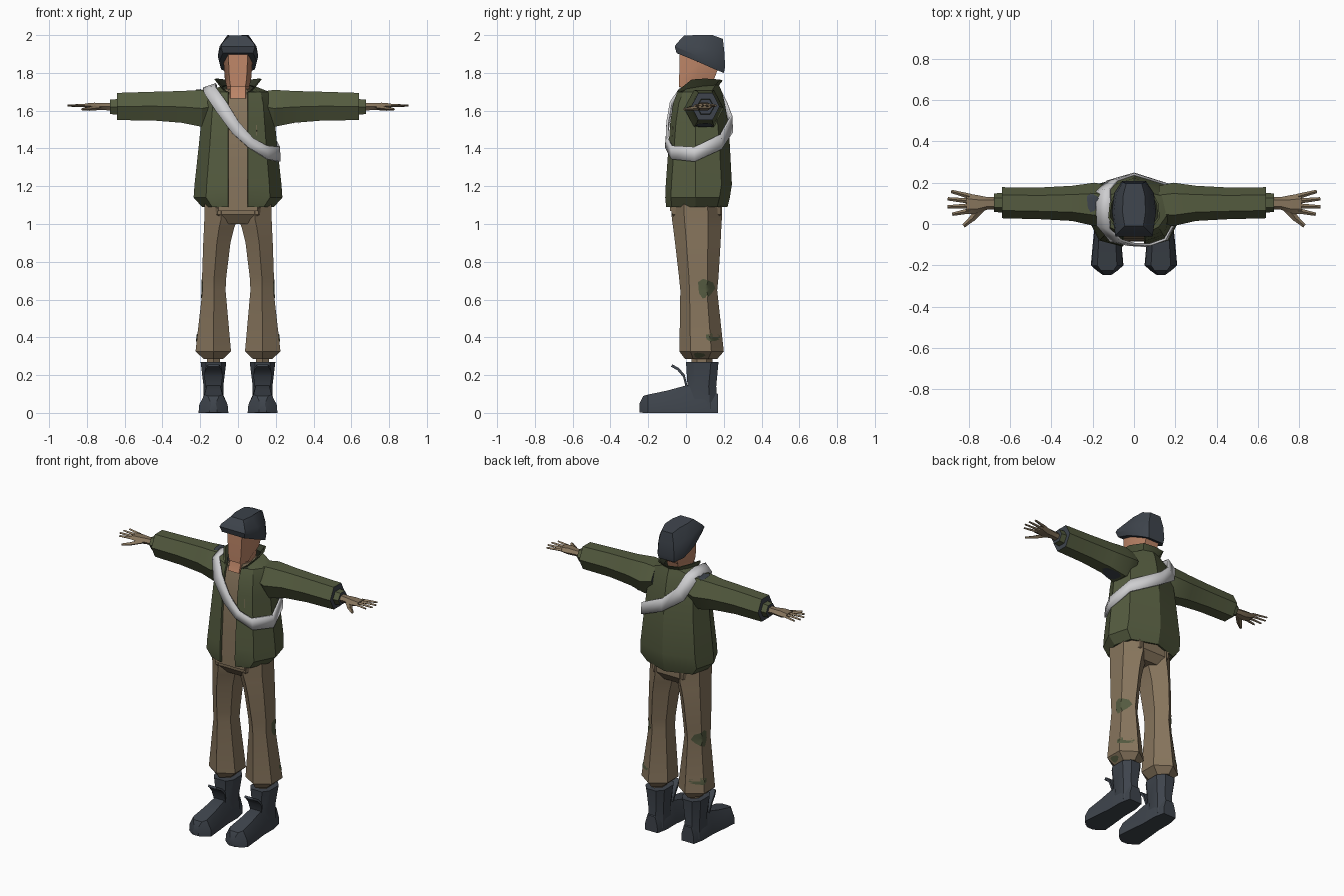
import bpy, bmesh, math
from mathutils import Vector
from mathutils.bvhtree import BVHTree

cube = bpy.data.objects.get("Cube")
if cube:
    bpy.data.objects.remove(cube)


def material(name, *srgb):
    m = bpy.data.materials.new(name)
    m.use_nodes = True
    col = [(c / 255 / 12.92) if c < 11 else ((c / 255 + 0.055) / 1.055) ** 2.4 for c in srgb] + [1]
    m.diffuse_color = col
    m.node_tree.nodes["Principled BSDF"].inputs["Base Color"].default_value = col
    return m


OLIVE = material("olive cloth", 84, 91, 63)
LINING = material("dark lining", 55, 60, 44)
BROWN = material("brown cloth", 134, 116, 92)
SLATE = material("slate leather", 62, 68, 76)
WHITE = material("white strap", 206, 206, 208)
SKIN = material("skin", 190, 134, 104)
MOSS = material("moss patch", 84, 90, 64)


def finish(name, bm, mats, rule=None):
    bmesh.ops.recalc_face_normals(bm, faces=bm.faces)
    bm.normal_update()
    if rule:
        for f in bm.faces:
            f.material_index = rule(f)
    me = bpy.data.meshes.new(name)
    bm.to_mesh(me)
    bm.free()
    ob = bpy.data.objects.new(name, me)
    bpy.context.collection.objects.link(ob)
    for m in mats:
        me.materials.append(m)
    return ob


def loft(name, rings, mats, rule=None, cut=None):
    """Skin closed rings and cap the ends; columns from cut on take slot one."""
    bm = bmesh.new()
    vs = [[bm.verts.new(p) for p in r] for r in rings]
    n = len(vs[0])
    for a, b in zip(vs, vs[1:]):
        for i in range(n):
            f = bm.faces.new((a[i], a[(i + 1) % n], b[(i + 1) % n], b[i]))
            f.material_index = int(cut is not None and cut <= i < n - 1)
    bm.faces.new(vs[0])
    bm.faces.new(vs[-1])
    return finish(name, bm, mats, rule)


def mirrored(half):
    """Full outline from the +x half, listed front to back."""
    return list(half) + [(-x, y, z) for x, y, z in reversed(half) if abs(x) > 1e-4]


def open_ring(half):
    """Outline open at the front, given wall thickness."""
    outer = mirrored(half)
    return outer + [(x * 0.93, 0.08 + (y - 0.08) * 0.93, z) for x, y, z in reversed(outer)]


def body_ring(z, w, f, b):
    m = (f + b) / 2
    return mirrored([(w * 0.65, f, z), (w, m, z), (w * 0.65, b, z)])


def hex_x(s, x, y, z, hy, hz):
    """Hexagon across the x axis with points to front and back."""
    return [(s * x, y + hy * math.cos(a), z + hz * math.sin(a) / 0.866)
            for a in (k * math.pi / 3 for k in range(6))]


def rod(name, p, q, r0, r1, mat):
    p, q = Vector(p), Vector(q)
    side = (q - p).cross(Vector((0, 0, 1))).normalized()
    up = Vector((0, 0, 0.7))
    loft(name, [[c + r * d for d in (side, up, -side, -up)] for c, r in ((p, r0), (q, r1))], [mat])


def surface(ob):
    return BVHTree.FromPolygons([v.co for v in ob.data.vertices],
                                [p.vertices[:] for p in ob.data.polygons])


def patch(name, tree, centre, u, v, aim, mat):
    """Thin irregular blot cast onto a surface."""
    bm = bmesh.new()
    centre, u, v, aim = map(Vector, (centre, u, v, aim))
    n, layers = 10, 4
    grid = []
    for k in range(layers + 1):
        row = []
        for i in range(n):
            a = math.tau * i / n
            r = k / layers * (1 + 0.15 * math.sin(3 * a + 1))
            p = centre + u * r * math.cos(a) + v * r * math.sin(a)
            hit = tree.ray_cast(p, aim)
            row.append(bm.verts.new((hit[0] if hit[0] else p - aim * -0.5) - aim * 0.004) if hit[0] else None)
        grid.append(row)
    for a, b in zip(grid, grid[1:]):
        for i in range(n):
            quad = (a[i], a[(i + 1) % n], b[(i + 1) % n], b[i])
            if all(quad):
                bm.faces.new(quad)
    bmesh.ops.remove_doubles(bm, verts=bm.verts, dist=0.0005)
    return finish(name, bm, [mat])


# Jacket body and collar
def jacket_ring(z, w, f, b):
    return open_ring([(0.053, f, z), (0.72 * w, f + 0.03, z), (w, 0.05, z),
                      (0.85 * w, b - 0.055, z), (0, b, z)])


neckline = open_ring([(0.05, -0.04, 1.685), (0.085, 0.0, 1.715), (0.088, 0.09, 1.73),
                      (0.06, 0.155, 1.735), (0, 0.175, 1.735)])
collar_top = open_ring([(0.07, -0.045, 1.705), (0.125, 0.03, 1.765), (0.118, 0.1, 1.77),
                        (0.075, 0.18, 1.765), (0, 0.195, 1.76)])
levels = [(1.09, 0.19, -0.105, 0.22), (1.14, 0.235, -0.11, 0.232), (1.21, 0.23, -0.107, 0.243),
          (1.42, 0.207, -0.092, 0.232), (1.54, 0.195, -0.083, 0.222), (1.64, 0.185, -0.068, 0.205),
          (1.7, 0.165, -0.045, 0.19)]
loft("jacket_body", [jacket_ring(*l) for l in levels] + [neckline], [OLIVE, LINING], cut=9)
loft("jacket_collar", [neckline, collar_top], [OLIVE, LINING], cut=9)

# Shirt, neck and head
loft("shirt", [body_ring(1.07, 0.16, -0.085, 0.18), body_ring(1.3, 0.17, -0.082, 0.19),
               body_ring(1.52, 0.15, -0.07, 0.18), body_ring(1.64, 0.13, -0.045, 0.16),
               body_ring(1.715, 0.07, -0.02, 0.13)], [BROWN])
loft("neck", [body_ring(1.665, 0.06, -0.048, 0.1), body_ring(1.72, 0.06, -0.027, 0.13),
              body_ring(1.8, 0.06, -0.02, 0.15)], [SKIN])
loft("head", [body_ring(1.725, 0.06, -0.036, 0.08), body_ring(1.77, 0.07, -0.036, 0.15),
              body_ring(1.85, 0.076, -0.035, 0.18), body_ring(1.92, 0.08, -0.033, 0.18)], [SKIN])

# Hat with a tilted band and a flat crown
hat = [[(0.08, -0.05, 1.905), (0.1, 0.06, 1.86), (0.09, 0.15, 1.82), (0.055, 0.2, 1.8)],
       [(0.09, -0.06, 1.94), (0.107, 0.06, 1.89), (0.096, 0.15, 1.855), (0.058, 0.207, 1.83)],
       [(0.085, -0.05, 1.955), (0.098, 0.06, 1.94), (0.085, 0.15, 1.92), (0.054, 0.203, 1.91)],
       [(0.045, -0.01, 1.998), (0.056, 0.06, 2.0), (0.052, 0.14, 2.0), (0.038, 0.195, 1.98)]]
loft("hat", [mirrored(r) for r in hat], [SLATE])

# Hips
loft("hips", [body_ring(1.0, 0.1, -0.035, 0.15), body_ring(1.05, 0.165, -0.075, 0.185),
              body_ring(1.13, 0.175, -0.08, 0.185)], [BROWN])


def leg_ring(s, z, inner, outer, f, b):
    d, c = b - f, (inner + outer) / 2
    return [(s * x, f + t * d, z) for x, t in ((c, 0), (outer, 0.25), (outer, 0.72),
                                               (c, 1), (inner, 0.72), (inner, 0.25))]


def boot_ring(s, y, hw, z, h):
    return [(s * (0.13 + k * hw), y, z + t * h) for k, t in ((-1, 0), (1, 0), (0.95, 0.45),
                                                            (0.6, 1), (-0.6, 1), (-0.95, 0.45))]


for s, side in ((1, "left"), (-1, "right")):
    # Sleeve, cuff and gloved hand
    arm = loft(side + "_sleeve",
               [hex_x(s, 0.12, 0.095, 1.625, 0.09, 0.075), hex_x(s, 0.19, 0.095, 1.612, 0.105, 0.098),
                hex_x(s, 0.3, 0.1, 1.62, 0.085, 0.084), hex_x(s, 0.45, 0.1, 1.624, 0.077, 0.076),
                hex_x(s, 0.64, 0.103, 1.622, 0.075, 0.072)], [OLIVE, SLATE],
               rule=lambda f: int(abs(f.normal.x) > 0.9))
    loft(side + "_cuff", [hex_x(s, 0.63, 0.103, 1.62, 0.048, 0.042),
                          hex_x(s, 0.677, 0.103, 1.62, 0.045, 0.038)], [OLIVE, SLATE],
         rule=lambda f: int(abs(f.normal.x) > 0.9))
    loft(side + "_palm", [hex_x(s, 0.66, 0.1, 1.62, 0.03, 0.022), hex_x(s, 0.71, 0.1, 1.622, 0.03, 0.018),
                          hex_x(s, 0.76, 0.095, 1.622, 0.045, 0.02),
                          hex_x(s, 0.81, 0.098, 1.626, 0.05, 0.012)], [BROWN])
    for k, (y0, x1, y1) in enumerate(((0.134, 0.885, 0.158), (0.111, 0.902, 0.122),
                                      (0.087, 0.902, 0.083), (0.064, 0.88, 0.047))):
        rod(f"{side}_finger_{k + 1}", (s * 0.795, y0, 1.627), (s * x1, y1, 1.627), 0.013, 0.008, BROWN)
    rod(side + "_thumb", (s * 0.74, 0.075, 1.617), (s * 0.785, 0.025, 1.61), 0.02, 0.015, BROWN)
    rod(side + "_thumb_tip", (s * 0.78, 0.03, 1.61), (s * 0.825, -0.01, 1.608), 0.015, 0.009, BROWN)

    # Trouser leg with a turned-in hem, and the sock
    leg = loft(side + "_trouser_leg",
               [leg_ring(s, *r) for r in ((0.285, 0.08, 0.18, -0.005, 0.165), (0.325, 0.037, 0.225, -0.035, 0.2),
                                          (0.65, 0.066, 0.188, -0.03, 0.165), (0.72, 0.062, 0.19, -0.037, 0.172),
                                          (0.9, 0.04, 0.184, -0.058, 0.183), (0.98, 0.02, 0.18, -0.068, 0.187),
                                          (1.03, 0.0, 0.178, -0.075, 0.19), (1.12, 0.0, 0.178, -0.08, 0.19))],
               [BROWN])
    loft(side + "_sock", [leg_ring(s, 0.2, 0.095, 0.165, 0.03, 0.14),
                          leg_ring(s, 0.31, 0.095, 0.165, 0.03, 0.14)], [BROWN])
    tree = surface(leg)
    for k, (y, z, hy, hz) in enumerate(((0.105, 0.66, 0.045, 0.05), (0.145, 0.4, 0.045, 0.02),
                                        (0.07, 0.305, 0.03, 0.014))):
        patch(f"{side}_leg_patch_{k + 1}", tree, (s, y, z), (0, hy, 0), (0, 0, hz), (-s, 0, 0), MOSS)

    # Boot shaft, foot and tongue
    loft(side + "_boot_shaft", [mirrored([(0.6 * w, f, z), (w, f + 0.04, z), (w, b - 0.04, z), (0.5 * w, b, z)])
                                for z, w, f, b in ((0.02, 0.055, 0.0, 0.168), (0.14, 0.052, 0.008, 0.16),
                                                   (0.27, 0.068, 0.0, 0.172))], [SLATE]).location.x = s * 0.13
    loft(side + "_boot_foot", [boot_ring(s, *r) for r in ((0.17, 0.045, 0, 0.1), (0.1, 0.06, 0, 0.13),
                                                          (0.0, 0.06, 0, 0.145), (-0.1, 0.07, 0, 0.118),
                                                          (-0.2, 0.079, 0, 0.097), (-0.226, 0.05, 0, 0.09),
                                                          (-0.247, 0.02, 0.003, 0.045))], [SLATE])
    loft(side + "_boot_tongue", [[(s * 0.13 + w, y, z), (s * 0.13 - w, y, z), (s * 0.13 - w, y + 0.008, z + 0.012),
                                  (s * 0.13 + w, y + 0.008, z + 0.012)]
                                 for y, z, w in ((0.0, 0.13, 0.04), (-0.015, 0.19, 0.048),
                                                 (-0.045, 0.225, 0.045), (-0.08, 0.245, 0.03))], [SLATE])

    # Dark patches on the sleeves
    if s > 0:
        patch("left_underarm_patch", surface(arm), (0.26, 0.1, 1), (0.06, 0, 0), (0, 0.045, 0), (0, 0, 1), SLATE)
    else:
        patch("right_shoulder_patch", surface(arm), (-0.2, 0.105, 3), (0.03, 0, 0), (0, 0.045, 0), (0, 0, -1), SLATE)

# Strap across the chest: lower and upper edge at each stop
stops = [((-0.182, 0.08, 1.718), (-0.115, 0.08, 1.74)), ((-0.178, -0.005, 1.69), (-0.118, -0.025, 1.725)),
         ((-0.115, -0.08, 1.595), (-0.06, -0.08, 1.645)), ((-0.03, -0.1, 1.48), (0.005, -0.098, 1.54)),
         ((0.055, -0.106, 1.405), (0.08, -0.1, 1.455)), ((0.157, -0.075, 1.343), (0.15, -0.075, 1.415)),
         ((0.219, 0.045, 1.33), (0.217, 0.045, 1.408)), ((0.186, 0.185, 1.395), (0.182, 0.185, 1.475)),
         ((0.0, 0.243, 1.485), (0.0, 0.24, 1.57)), ((-0.13, 0.205, 1.575), (-0.08, 0.212, 1.645)),
         ((-0.18, 0.155, 1.69), (-0.115, 0.17, 1.728))]
bm = bmesh.new()
edges = [[bm.verts.new(p) for p in pair] for pair in stops]
for a, b in zip(edges, edges[1:] + edges[:1]):
    bm.faces.new((a[0], a[1], b[1], b[0]))
strap = finish("chest_strap", bm, [WHITE])
thick = strap.modifiers.new("thickness", "SOLIDIFY")
thick.thickness = 0.012
thick.offset = 0

# Soft shading with crisp creases
bpy.ops.object.select_all(action="DESELECT")
for ob in bpy.context.scene.objects:
    if ob.type == "MESH":
        ob.select_set(True)
        bpy.context.view_layer.objects.active = ob
bpy.ops.object.shade_smooth_by_angle(angle=math.radians(30))
